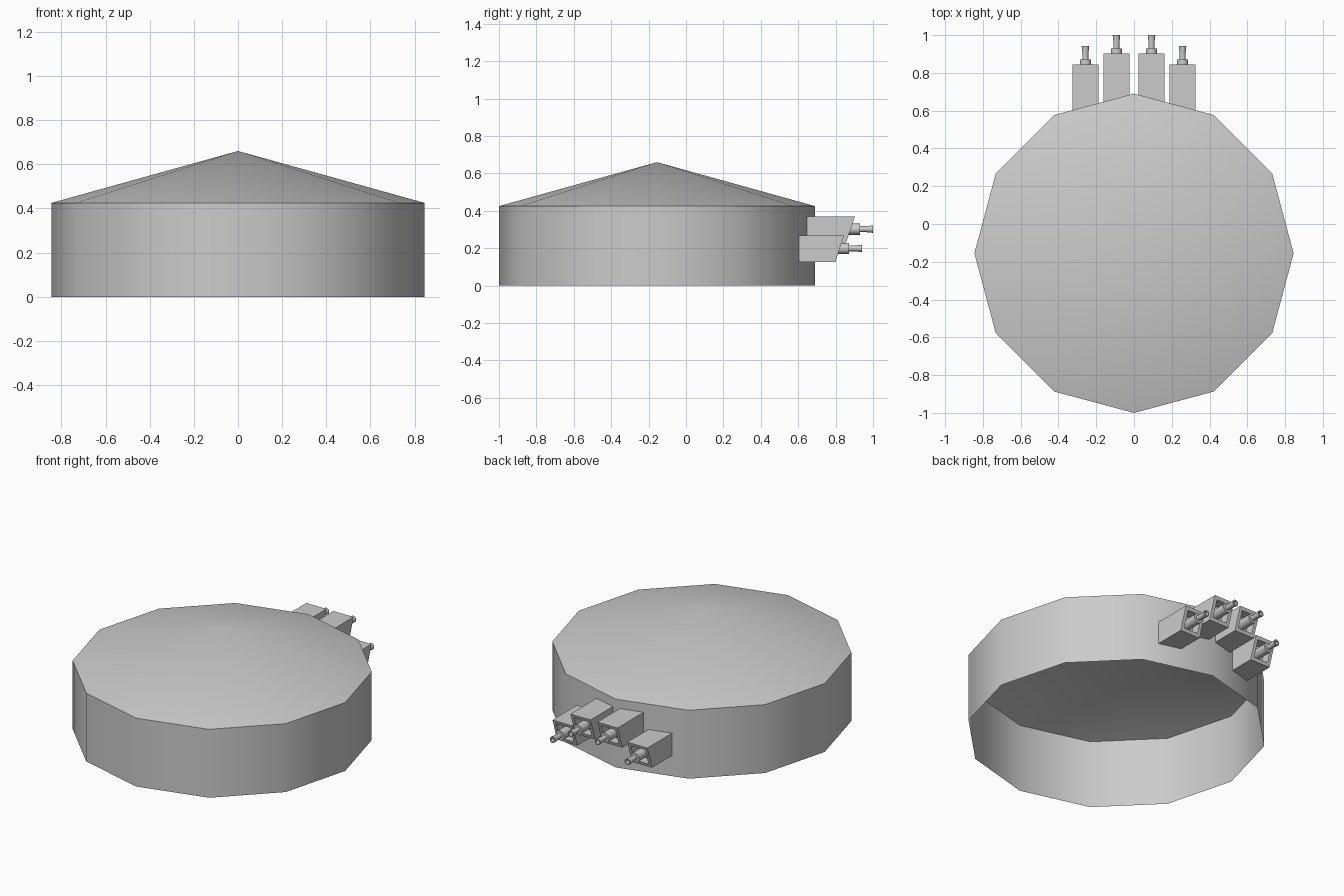
import bpy, bmesh, math
from mathutils import Vector

if "Cube" in bpy.data.objects:
    bpy.data.objects.remove(bpy.data.objects["Cube"])

CY, R, SIDES = -0.155, 0.845, 12


def finish(name, bm, smooth=None):
    bmesh.ops.recalc_face_normals(bm, faces=bm.faces[:])
    mesh = bpy.data.meshes.new(name)
    bm.to_mesh(mesh)
    bm.free()
    ob = bpy.data.objects.new(name, mesh)
    bpy.context.collection.objects.link(ob)
    if smooth:
        bpy.ops.object.select_all(action='DESELECT')
        bpy.context.view_layer.objects.active = ob
        ob.select_set(True)
        bpy.ops.object.shade_smooth_by_angle(angle=math.radians(smooth))
    return ob


def lathe(bm, profile, n, place):
    """Revolve (radius, height) points; zero radius gives a pole."""
    rings = []
    for r, h in profile:
        if r == 0:
            rings.append([bm.verts.new(place(0, 0, h))] * n)
        else:
            rings.append([bm.verts.new(place(r * math.cos(2 * math.pi * i / n),
                                             r * math.sin(2 * math.pi * i / n), h))
                          for i in range(n)])
    for a, b in zip(rings, rings[1:]):
        for i in range(n):
            j = (i + 1) % n
            bm.faces.new(list(dict.fromkeys((a[i], a[j], b[j], b[i]))))


# Open-bottomed drum with a shallow conical roof
bm = bmesh.new()
lathe(bm, [(R, 0), (R, 0.425), (0, 0.66)], SIDES,
      lambda x, y, h: Vector((x, CY + y, h)))
drum = finish("turret_drum", bm, 40)


def launcher(label, cx, back, front, top):
    """Slant-fronted box with a recessed mouth and a stepped barrel."""
    w, height, slant = 0.069, 0.14, 0.047
    bottom = top - height

    def ring(bm, inset, depth):
        pts = []
        for sx, z in ((-1, bottom + inset), (1, bottom + inset),
                      (1, top - inset), (-1, top - inset)):
            y = front - slant * (top - z) / height - depth
            pts.append(bm.verts.new((cx + sx * (w - inset), y, z)))
        return pts

    # Box shell, front frame and recess
    bm = bmesh.new()
    rear = [bm.verts.new((cx + sx * w, back, z)) for sx, z in
            ((-1, bottom), (1, bottom), (1, top), (-1, top))]
    loops = [rear, ring(bm, 0, 0), ring(bm, 0.02, 0), ring(bm, 0.02, 0.06)]
    for a, b in zip(loops, loops[1:]):
        for i in range(4):
            j = (i + 1) % 4
            bm.faces.new((a[i], a[j], b[j], b[i]))
    bm.faces.new(loops[-1])
    bm.faces.new(rear)
    finish(label + "_housing", bm)

    # Barrel: thick sleeve, thin tube flared at the muzzle, hollow bore
    bm = bmesh.new()
    profile = [(0, -0.10), (0.03, -0.10), (0.03, 0.026), (0.016, 0.026),
               (0.016, 0.06), (0.02, 0.097), (0.013, 0.097), (0.011, 0.06), (0, 0.06)]
    zc = top - 0.068
    lathe(bm, profile, 12, lambda x, y, h: Vector((cx + x, front + h, zc + y)))
    finish(label + "_barrel", bm, 35)


# Two staggered launchers on each side of the rear corner
for side, word in ((-1, "left"), (1, "right")):
    launcher(word + "_inner", side * 0.093, 0.646, 0.903, 0.37)
    launcher(word + "_outer", side * 0.257, 0.603, 0.845, 0.267)
